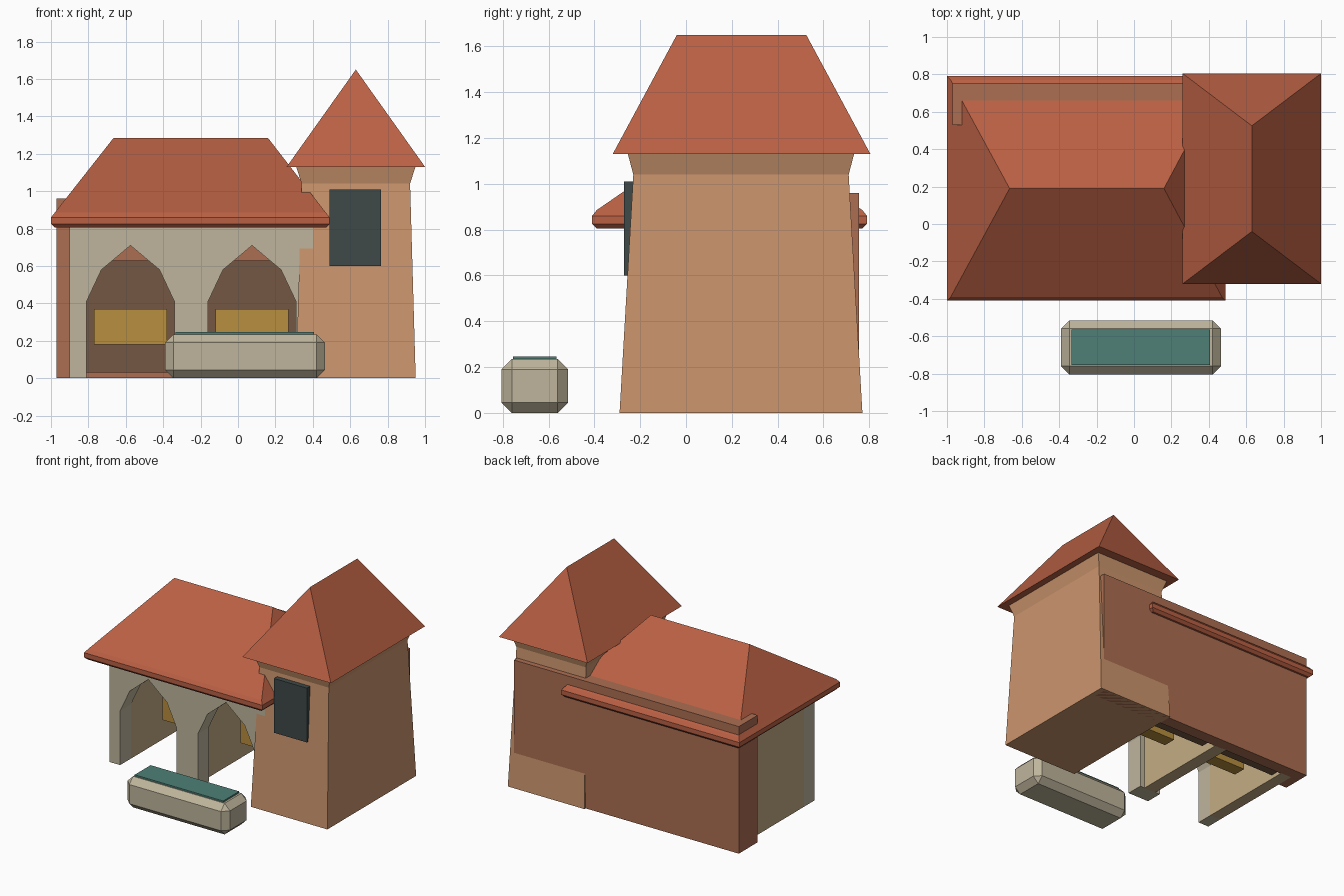
import bpy
import bmesh

cube = bpy.data.objects.get("Cube")
if cube:
    bpy.data.objects.remove(cube, do_unlink=True)


def material(name, *rgb):
    color = [(c / 255 / 12.92 if c < 11 else ((c / 255 + 0.055) / 1.055) ** 2.4) for c in rgb] + [1]
    m = bpy.data.materials.new(name)
    m.use_nodes = True
    m.diffuse_color = color
    m.node_tree.nodes["Principled BSDF"].inputs["Base Color"].default_value = color
    return m


plaster = material("tower plaster", 203, 149, 109)
tile = material("roof tile", 185, 96, 67)
brick = material("back wall clay", 172, 110, 82)
stone = material("pale stone", 191, 181, 156)
beige = material("side wall beige", 196, 172, 132)
wood = material("dark wood", 116, 87, 66)
ochre = material("counter ochre", 184, 142, 62)
water = material("teal water", 78, 128, 118)
slate = material("shutter slate", 62, 72, 72)


def finish(name, bm, mat):
    bmesh.ops.remove_doubles(bm, verts=bm.verts, dist=0.0005)
    bmesh.ops.recalc_face_normals(bm, faces=bm.faces)
    mesh = bpy.data.meshes.new(name)
    bm.to_mesh(mesh)
    bm.free()
    mesh.materials.append(mat)
    obj = bpy.data.objects.new(name, mesh)
    bpy.context.collection.objects.link(obj)
    return obj


def loft(name, mat, rings):
    """Stack rectangles (x0, x1, y0, y1, z); a flat rectangle makes a ridge."""
    bm = bmesh.new()
    loops = [[bm.verts.new(p) for p in ((a, c, z), (b, c, z), (b, d, z), (a, d, z))]
             for a, b, c, d, z in rings]
    bm.faces.new(loops[0])
    bm.faces.new(loops[-1])
    for low, high in zip(loops, loops[1:]):
        for i in range(4):
            j = (i + 1) % 4
            bm.faces.new((low[i], low[j], high[j], high[i]))
    return finish(name, bm, mat)


def box(name, mat, x0, x1, y0, y1, z0, z1, bevel=0):
    obj = loft(name, mat, [(x0, x1, y0, y1, z0), (x0, x1, y0, y1, z1)])
    if bevel:
        mod = obj.modifiers.new("chamfer", "BEVEL")
        mod.width = bevel
        mod.segments = 1
    return obj


# Tower with tapered body, flared cornice and hipped roof
loft("tower_body", plaster, [
    (0.31, 0.95, -0.29, 0.77, 0),
    (0.34, 0.92, -0.23, 0.71, 1.04),
    (0.31, 0.95, -0.255, 0.735, 1.135)])
loft("tower_roof", tile, [
    (0.26, 1.0, -0.32, 0.805, 1.13),
    (0.63, 0.63, -0.04, 0.525, 1.65)])
box("tower_shutter", slate, 0.49, 0.765, -0.27, -0.225, 0.60, 1.01)

# Hall roof with a chamfered eave
def eave(inset, z):
    return (-1 + inset, 0.49 - inset, -0.41 + inset, 0.79 - inset, z)


loft("hall_roof", tile, [
    eave(0.02, 0.805), eave(0, 0.825), eave(0, 0.86), eave(0.02, 0.885),
    (-0.665, 0.16, 0.19, 0.19, 1.285)])

# Arcade front: wall outline with two pointed arches, extruded in depth
arch = [(-0.235, 0), (-0.235, 0.41), (-0.155, 0.58), (-0.065, 0.655), (0, 0.71)]
arch += [(-x, z) for x, z in reversed(arch[:-1])]
bays = (-0.575, 0.075)
outline = [(-0.9, 0)]
for bay in bays:
    outline += [(bay + x, z) for x, z in arch]
outline += [(0.4, 0), (0.4, 0.83), (-0.9, 0.83)]
bm = bmesh.new()
front = bm.faces.new([bm.verts.new((x, -0.25, z)) for x, z in outline])
back = bmesh.ops.extrude_face_region(bm, geom=[front])["geom"]
bmesh.ops.translate(bm, vec=(0, 0.13, 0), verts=[v for v in back if isinstance(v, bmesh.types.BMVert)])
finish("arcade_wall", bm, stone)

# Hall walls
box("back_wall", brick, -0.97, 0.91, 0.66, 0.755, 0, 0.96)
box("back_wall_return", brick, -0.97, -0.89, 0.53, 0.70, 0, 0.96)
box("side_wall", beige, -0.9, -0.81, -0.125, 0.665, 0, 0.83)
box("partition_wall", beige, -0.30, -0.20, -0.125, 0.665, 0, 0.83)

# Furnishing of each bay
for side, bay in zip(("right", "left"), bays):
    box(side + "_cabinet", wood, bay - 0.24, bay + 0.26, 0.56, 0.665, 0.03, 0.63)
    box(side + "_counter", ochre, bay - 0.195, bay + 0.195, 0.20, 0.30, 0.18, 0.37)

# Water trough
box("trough", stone, -0.39, 0.465, -0.805, -0.515, 0, 0.235, 0.045)
box("trough_water", water, -0.335, 0.405, -0.755, -0.565, 0.225, 0.247)
